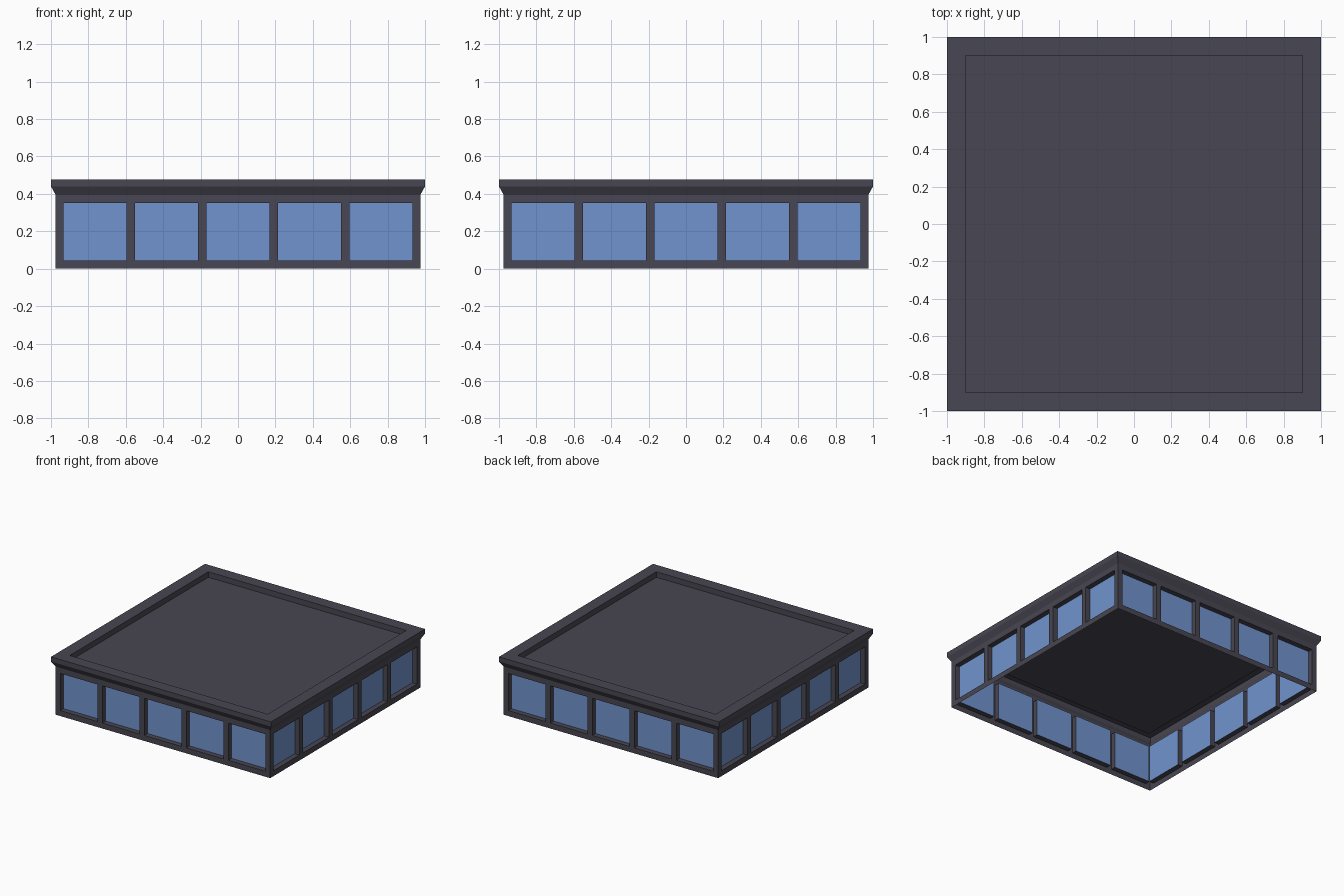
import bpy, bmesh, math
from mathutils import Matrix

if "Cube" in bpy.data.objects:
    bpy.data.objects.remove(bpy.data.objects["Cube"])

HALF = 0.975             # wall plane distance from the centre
PANES = 5                # windows per side
PITCH, PANE_W = 0.382, 0.337
SILL, HEAD, WALL_TOP = 0.045, 0.35, 0.395
RECESS = 0.042


def material(name, rgb):
    m = bpy.data.materials.new(name)
    m.diffuse_color = (*rgb, 1)
    m.use_nodes = True
    m.node_tree.nodes["Principled BSDF"].inputs["Base Color"].default_value = m.diffuse_color
    return m


dark_frame = material("dark grey frame", (0.065, 0.062, 0.084))
blue_glass = material("blue glass", (0.165, 0.295, 0.62))


def finish(bm, name, mats):
    mesh = bpy.data.meshes.new(name)
    bm.to_mesh(mesh)
    bm.free()
    for m in mats:
        mesh.materials.append(m)
    ob = bpy.data.objects.new(name, mesh)
    bpy.context.collection.objects.link(ob)
    return ob


def window_wall(name, angle):
    """Thin wall split into a grid, with the window cells pushed inwards."""
    bm = bmesh.new()
    us = [-HALF]
    for i in range(PANES):
        c = (i - (PANES - 1) / 2) * PITCH
        us += [c - PANE_W / 2, c + PANE_W / 2]
    us.append(HALF)
    zs = [0, SILL, HEAD, WALL_TOP]
    grid = [[bm.verts.new((u, -HALF, z)) for u in us] for z in zs]
    panes = []
    for r in range(len(zs) - 1):
        for c in range(len(us) - 1):
            f = bm.faces.new((grid[r][c], grid[r][c + 1],
                              grid[r + 1][c + 1], grid[r + 1][c]))
            if r == 1 and c % 2 == 1:
                panes.append(f)
    # Recess each pane and make it glass
    for f in panes:
        out = bmesh.ops.extrude_discrete_faces(bm, faces=[f])["faces"][0]
        for v in out.verts:
            v.co.y += RECESS
        out.material_index = 1
    bmesh.ops.transform(bm, matrix=Matrix.Rotation(angle, 4, 'Z'), verts=bm.verts)
    return finish(bm, name, [dark_frame, blue_glass])


# Four identical window walls
for i, side in enumerate(("front", "right", "back", "left")):
    window_wall(side + "_window_wall", i * math.pi / 2)

# Flared cornice, raised rim and sunken flat roof from one square-swept profile
bm = bmesh.new()
profile = [(HALF, WALL_TOP), (1.0, 0.44), (1.0, 0.478), (0.9, 0.478), (0.9, 0.433)]
rings = [[bm.verts.new((sx * r, sy * r, z))
          for sx, sy in ((-1, -1), (1, -1), (1, 1), (-1, 1))] for r, z in profile]
for a, b in zip(rings, rings[1:]):
    for k in range(4):
        n = (k + 1) % 4
        bm.faces.new((a[k], a[n], b[n], b[k]))
bm.faces.new(rings[-1])
finish(bm, "cornice_and_roof", [dark_frame])
